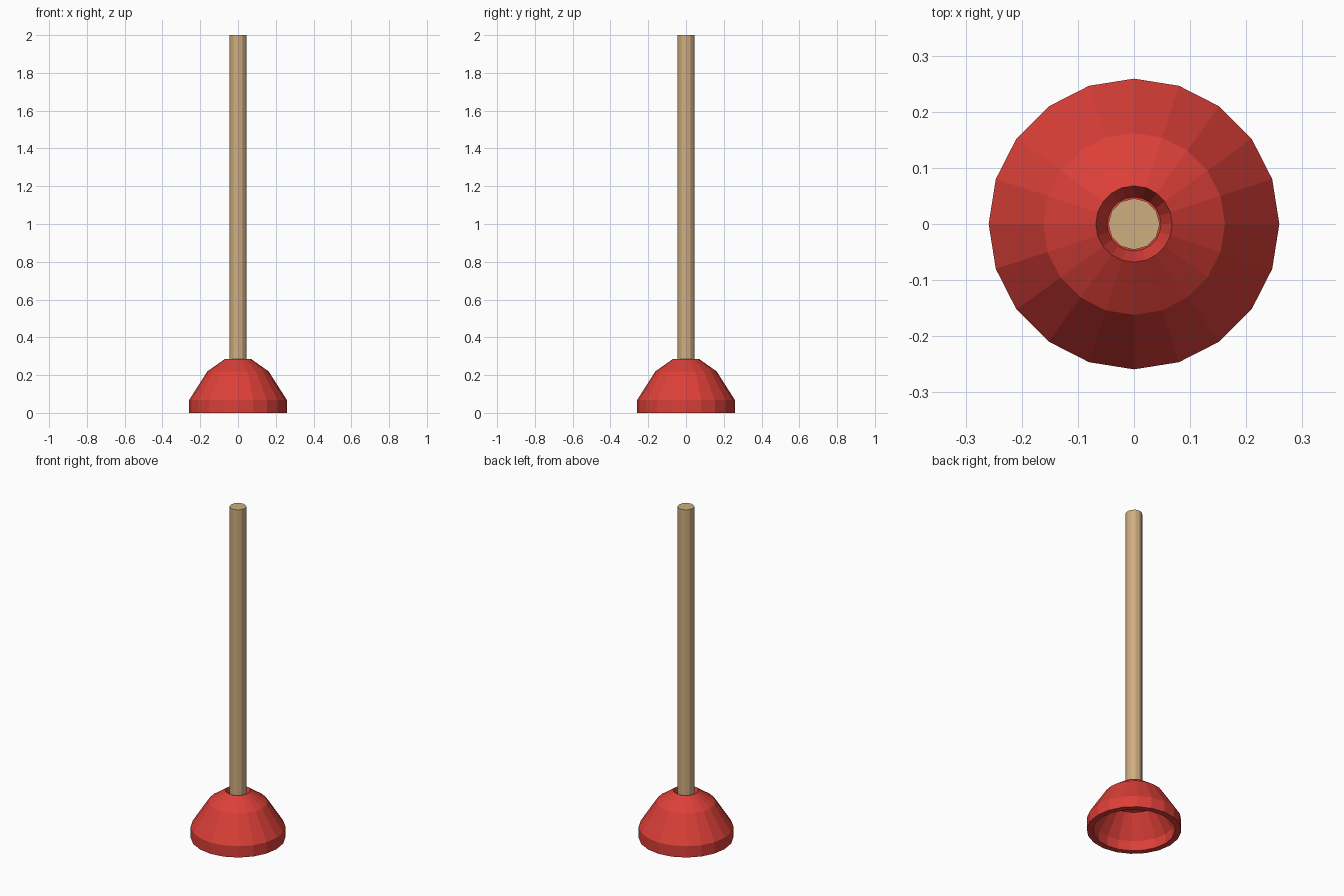
import bpy, bmesh
from math import cos, sin, tau

if "Cube" in bpy.data.objects:
    bpy.data.objects.remove(bpy.data.objects["Cube"])


def material(name, color):
    m = bpy.data.materials.new(name)
    m.diffuse_color = color
    m.use_nodes = True
    m.node_tree.nodes["Principled BSDF"].inputs["Base Color"].default_value = m.diffuse_color
    return m


def lathe(name, profile, sides, mat):
    """Spin (radius, z) points around z; radius 0 makes a single pole vertex."""
    bm = bmesh.new()
    rings = []
    for r, z in profile:
        if r == 0:
            rings.append([bm.verts.new((0, 0, z))] * sides)
        else:
            rings.append([bm.verts.new((r * cos(tau * i / sides), r * sin(tau * i / sides), z))
                          for i in range(sides)])
    for a, b in zip(rings, rings[1:]):
        for i in range(sides):
            j = (i + 1) % sides
            corners = list(dict.fromkeys((a[i], a[j], b[j], b[i])))
            bm.faces.new(corners)
    bmesh.ops.recalc_face_normals(bm, faces=bm.faces)
    mesh = bpy.data.meshes.new(name)
    bm.to_mesh(mesh)
    bm.free()
    mesh.materials.append(mat)
    ob = bpy.data.objects.new(name, mesh)
    bpy.context.collection.objects.link(ob)
    return ob


red = material("red_rubber", (0.72, 0.05, 0.04, 1))
wood = material("wood", (0.62, 0.42, 0.22, 1))

# Hollow rubber cup: inside, rim, outside, then the socket for the handle
lathe("rubber_cup", [
    (0, 0.205), (0.06, 0.205), (0.135, 0.19), (0.225, 0.06), (0.225, 0),
    (0.259, 0), (0.259, 0.068), (0.162, 0.22), (0.068, 0.286),
    (0.048, 0.24), (0, 0.24),
], 20, red)

# Straight wooden handle seated in the socket
bpy.ops.mesh.primitive_cylinder_add(vertices=12, radius=0.046, depth=1.775,
                                    location=(0, 0, 1.1125), rotation=(0, 0, 0))
handle = bpy.context.object
handle.name = "handle"
handle.data.materials.append(wood)
